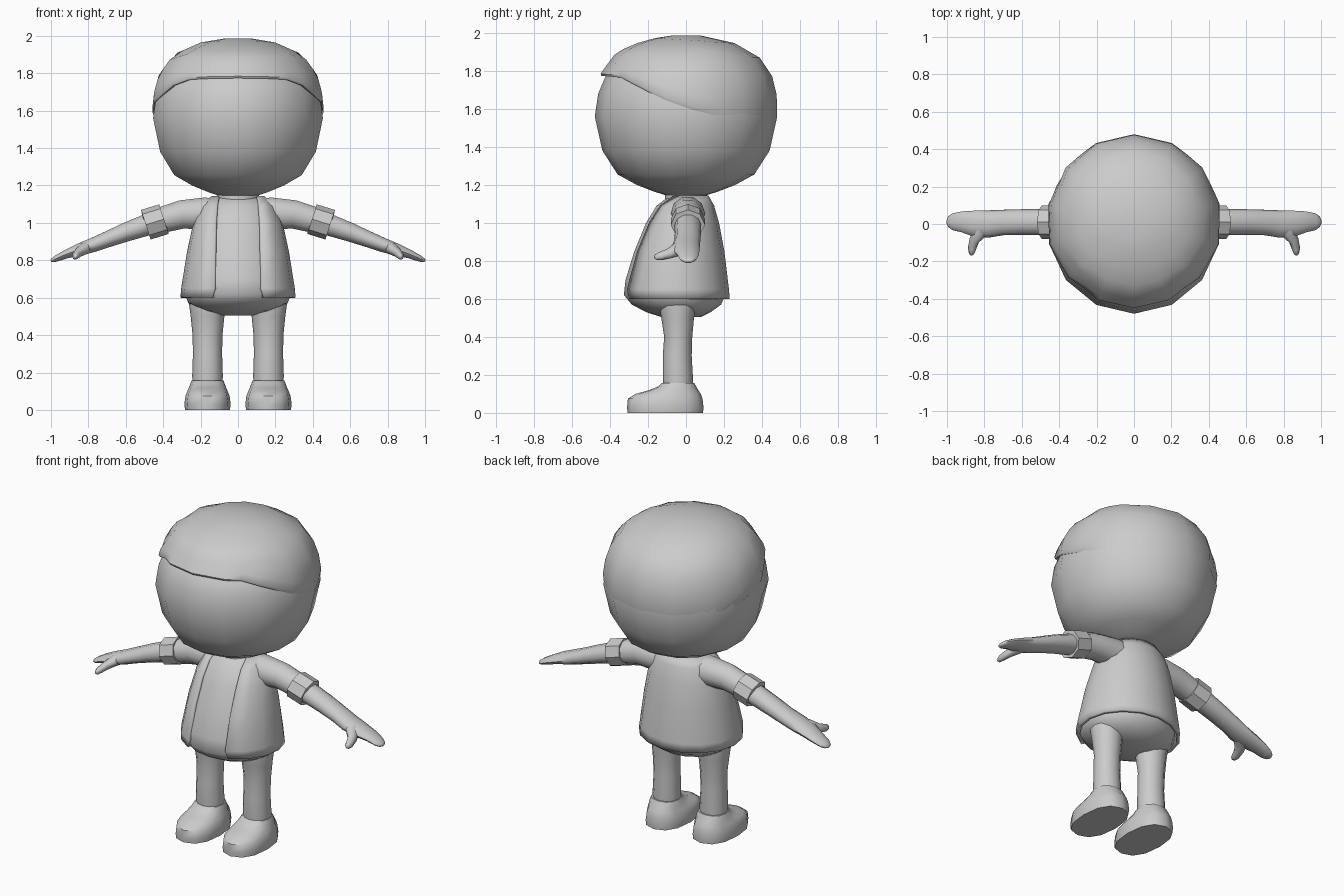
import bpy, bmesh, math
from mathutils import Vector

if "Cube" in bpy.data.objects:
    bpy.data.objects.remove(bpy.data.objects["Cube"])

grey = bpy.data.materials.new("plain grey")
grey.diffuse_color = (0.6, 0.6, 0.6, 1)
grey.use_nodes = True
grey.node_tree.nodes["Principled BSDF"].inputs["Base Color"].default_value = grey.diffuse_color


def finish(name, bm, angle=40):
    bmesh.ops.recalc_face_normals(bm, faces=bm.faces)
    me = bpy.data.meshes.new(name)
    bm.to_mesh(me)
    bm.free()
    ob = bpy.data.objects.new(name, me)
    bpy.context.collection.objects.link(ob)
    me.materials.append(grey)
    bpy.ops.object.select_all(action='DESELECT')
    ob.select_set(True)
    bpy.context.view_layer.objects.active = ob
    bpy.ops.object.shade_smooth_by_angle(angle=math.radians(angle))
    return ob


def skin(name, rings, closed=True, caps=True, angle=40):
    """Join point rings of equal length into one surface."""
    bm = bmesh.new()
    rows = [[bm.verts.new(p) for p in r] for r in rings]
    n = len(rows[0])
    for a, b in zip(rows, rows[1:]):
        for i in range(n if closed else n - 1):
            j = (i + 1) % n
            bm.faces.new((a[i], a[j], b[j], b[i]))
    if caps:
        bm.faces.new(rows[0])
        bm.faces.new(rows[-1])
    return finish(name, bm, angle)


def oval(z, rx, yf, yb, cx=0, n=14, power=1.0, start=0.0, end=math.tau, open_ring=False):
    """Flat ring at height z; angle 0 faces the front."""
    pts = []
    for i in range(n + 1 if open_ring else n):
        a = start + (end - start) * i / n
        s, c = math.sin(a), math.cos(a)
        s = math.copysign(abs(s) ** power, s)
        c = math.copysign(abs(c) ** power, c)
        pts.append((cx + rx * s, (yf + yb) / 2 + (yf - yb) / 2 * c, z))
    return pts


def tube(name, path, side=1, n=10, angle=40):
    """Loft along points (x, y, z, across, thick)."""
    rings = []
    for i, (x, y, z, w, t) in enumerate(path):
        a, b = path[max(i - 1, 0)], path[min(i + 1, len(path) - 1)]
        d = (Vector(b[:3]) - Vector(a[:3])).normalized()
        up = Vector((-d.z, 0, d.x)).normalized()
        across = d.cross(up).normalized()
        ring = []
        for k in range(n):
            q = math.tau * k / n
            p = Vector((x, y, z)) + across * w * math.cos(q) + up * t * math.sin(q)
            ring.append((p.x * side, p.y, p.z))
        rings.append(ring)
    return skin(name, rings, angle=angle)


def lerp(table, v):
    for (a, p), (b, q) in zip(table, table[1:]):
        if v <= b:
            return p + (q - p) * max(0, (v - a) / (b - a))
    return table[-1][1]


# Head
head = [(1.14, .09), (1.165, .17), (1.2, .26), (1.255, .36), (1.38, .44),
        (1.56, .48), (1.68, .462), (1.78, .42), (1.86, .3)]
skin("head", [oval(z, r * .97, -r, r) for z, r in head], angle=60)
skin("neck", [oval(1.08, .115, -.11, .11), oval(1.19, .115, -.11, .11)])

# Hair cap with a lip whose lower edge slopes from brow to nape
HAIR = [(1.32, .385), (1.4, .443), (1.6, .486), (1.7, .474), (1.79, .448),
        (1.9, .365), (1.965, .21), (1.985, .08)]
EDGE = [(-.46, 1.775), (-.34, 1.765), (-.1, 1.645), (.1, 1.57), (.38, 1.345), (.5, 1.335)]
steps = [0, .05, .2, .36, .52, .67, .82, .94, 1]
rows = [[] for _ in range(len(steps) + 1)]
for k in range(28):
    a = math.tau * k / 28
    # keep the fourteen flat sides of the skull
    facet = math.cos(math.pi / 14) / math.cos((a % (math.tau / 14)) - math.pi / 14)
    s, c = math.sin(a) * facet, -math.cos(a) * facet
    low = lerp(EDGE, c * .445)
    for i, t in enumerate(steps):
        z = low + (1.985 - low) * t
        r = lerp(HAIR, z)
        if i == 0:
            r -= .008
            inner = min(r, lerp(head, z) - .02)
            rows[0].append((s * inner * .97, c * inner, z + .005))
        rows[i + 1].append((s * r * .97, c * r, z))
skin("hair", rows, angle=50)

# Shirt and rounded hips
BODY = [(.505, .1, -.13, .08), (.53, .2, -.21, .13), (.57, .265, -.285, .185),
        (.62, .285, -.327, .205), (.7, .28, -.318, .205), (.85, .255, -.272, .185),
        (1.0, .22, -.21, .155), (1.09, .18, -.155, .135), (1.14, .115, -.09, .105)]
skin("shirt", [oval(*b, n=16) for b in BODY], angle=50)

# Open jacket
JACKET = [(.6, .308, -.33, .23, .14), (.65, .304, -.337, .226, .128),
          (.85, .272, -.285, .202, .125), (1.0, .24, -.222, .174, .122),
          (1.09, .2, -.167, .148, .115), (1.145, .14, -.1, .118, .105)]
rings = []
for z, rx, yf, yb, gap in JACKET:
    a0 = math.asin(gap / rx)
    rings.append(oval(z, rx, yf, yb, n=14, start=a0, end=math.tau - a0, open_ring=True))
jacket = skin("jacket", rings, closed=False, caps=False, angle=50)
mod = jacket.modifiers.new("thickness", 'SOLIDIFY')
mod.thickness = .02
mod.offset = -1

for side, label in ((1, "left"), (-1, "right")):
    # Sleeve, rolled cuff, arm with hand, thumb
    tube(label + "_sleeve", [(.08, .01, 1.045, .09, .085), (.18, .01, 1.05, .09, .09),
                             (.3, .01, 1.045, .08, .08), (.42, .01, 1.012, .075, .072)], side)
    tube(label + "_cuff", [(.4, .01, 1.02, .07, .065), (.396, .01, 1.02, .09, .083),
                           (.493, .01, .99, .09, .083), (.489, .01, .99, .06, .055)], side, n=8)
    tube(label + "_arm", [(.42, .01, 1.01, .07, .062), (.5, .01, .985, .07, .06),
                          (.6, .01, .95, .069, .053), (.7, .008, .911, .068, .045),
                          (.78, .0, .88, .073, .04), (.85, .002, .858, .07, .033),
                          (.92, .012, .832, .056, .024), (.97, .012, .81, .045, .018),
                          (.992, .012, .8, .03, .012), (1.0, .012, .796, .012, .006)], side, angle=60)
    tube(label + "_thumb", [(.77, .02, .882, .045, .034), (.825, -.04, .862, .044, .033),
                            (.855, -.09, .838, .029, .024), (.867, -.135, .825, .024, .02),
                            (.869, -.158, .82, .017, .014), (.87, -.167, .818, .006, .005)],
         side, n=8, angle=60)
    # Leg and shoe
    cx = .163 * side
    LEG = [(.14, .08, -.12, .035), (.18, .082, -.122, .037), (.3, .078, -.122, .03),
           (.4, .08, -.115, .033), (.5, .09, -.13, .042), (.56, .098, -.14, .05), (.62, .1, -.14, .05)]
    skin(label + "_leg", [oval(*r, cx=cx, n=12) for r in LEG])
    SHOE = [(0, .12, -.308, .09), (.03, .124, -.31, .092), (.075, .118, -.306, .087),
            (.1, .108, -.265, .078), (.118, .1, -.2, .066), (.14, .092, -.145, .053),
            (.158, .085, -.127, .043)]
    skin(label + "_shoe", [oval(*r, cx=cx, n=12, power=.85) for r in SHOE], angle=50)
